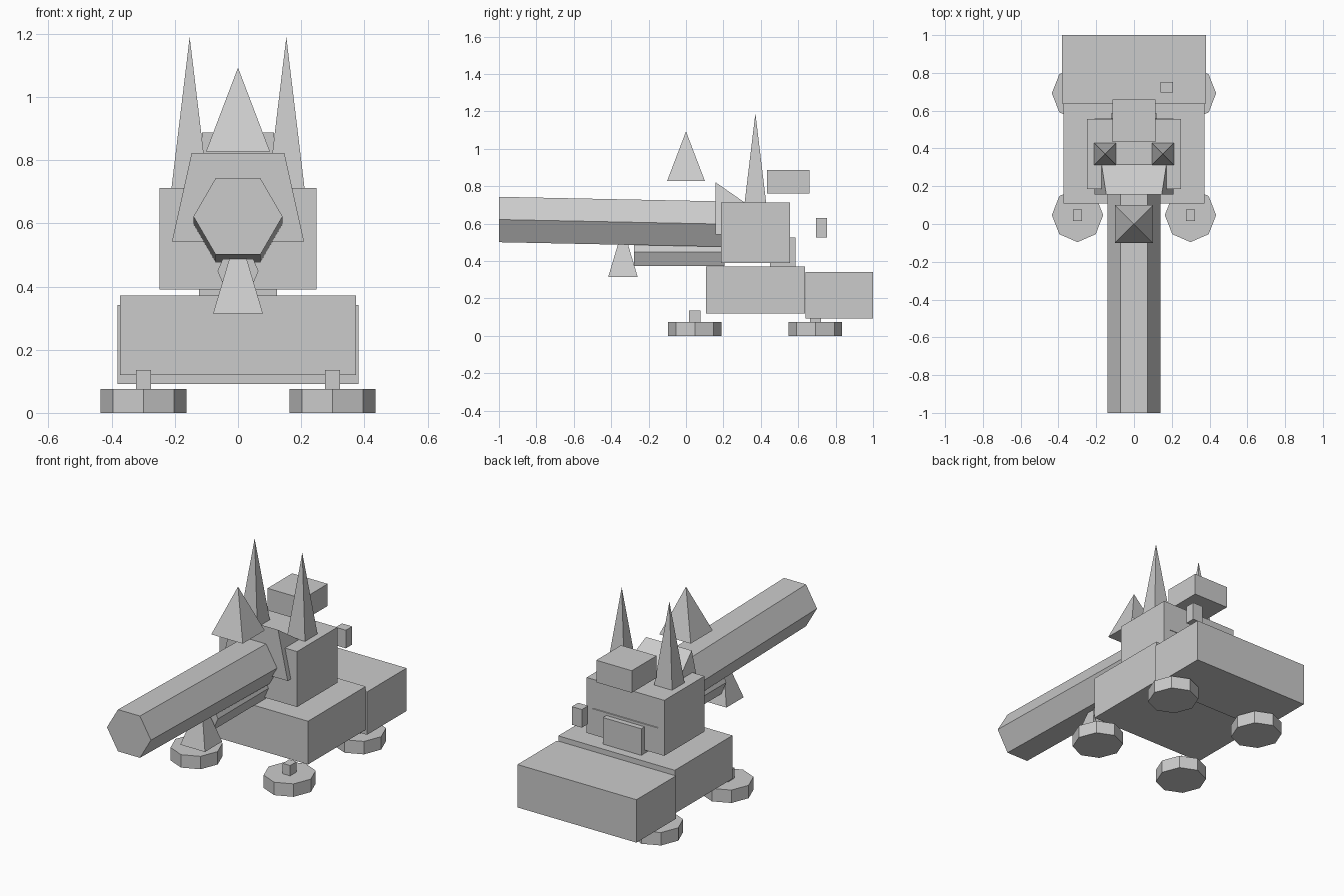
import bpy, math
from mathutils import Matrix

if "Cube" in bpy.data.objects:
    bpy.data.objects.remove(bpy.data.objects["Cube"])

grey = bpy.data.materials.new("plain grey")
grey.diffuse_color = (0.6, 0.6, 0.6, 1)
grey.use_nodes = True
grey.node_tree.nodes["Principled BSDF"].inputs["Base Color"].default_value = grey.diffuse_color


def finish(obj, name):
    obj.name = name
    obj.data.name = name
    obj.data.materials.clear()
    obj.data.materials.append(grey)
    return obj


def box(name, x, y, z):
    """Box from (min, max) ranges on each axis."""
    bpy.ops.mesh.primitive_cube_add(size=1)
    obj = bpy.context.object
    scale = [b - a for a, b in (x, y, z)]
    mid = [(a + b) / 2 for a, b in (x, y, z)]
    obj.data.transform(Matrix.Translation(mid) @ Matrix.Diagonal(scale + [1]))
    return finish(obj, name)


def spike(name, x, y, half, z0, z1):
    """Square pyramid with sides along the axes."""
    bpy.ops.mesh.primitive_cone_add(vertices=4, radius1=half * math.sqrt(2), radius2=0, depth=z1 - z0)
    obj = bpy.context.object
    obj.data.transform(Matrix.Translation((x, y, (z0 + z1) / 2)) @ Matrix.Rotation(math.pi / 4, 4, 'Z'))
    return finish(obj, name)


def hex_bar(name, y0, y1, z0, z1, rx, rz):
    """Hexagonal bar along y, corners to the sides, centre height z0 to z1."""
    ring = [(rx * math.cos(i * math.pi / 3), rz * math.sin(i * math.pi / 3)) for i in range(6)]
    verts = [(x, y, z + h) for y, z in ((y0, z0), (y1, z1)) for x, h in ring]
    faces = [(i, (i + 1) % 6, (i + 1) % 6 + 6, i + 6) for i in range(6)]
    faces += [tuple(range(5, -1, -1)), tuple(range(6, 12))]
    me = bpy.data.meshes.new(name)
    me.from_pydata(verts, [], [f[::-1] for f in faces])
    obj = bpy.data.objects.new(name, me)
    bpy.context.collection.objects.link(obj)
    fix_normals(obj)
    return finish(obj, name)


def fix_normals(obj):
    import bmesh
    bm = bmesh.new()
    bm.from_mesh(obj.data)
    bmesh.ops.recalc_face_normals(bm, faces=bm.faces)
    bm.to_mesh(obj.data)
    bm.free()


# body
box("front_body", (-0.374, 0.374), (0.108, 0.637), (0.12, 0.371))
box("rear_body", (-0.382, 0.382), (0.638, 1.0), (0.092, 0.341))

# head, neck and upper blocks
box("head", (-0.249, 0.249), (0.186, 0.555), (0.39, 0.712))
box("neck", (-0.123, 0.123), (0.45, 0.586), (0.365, 0.525))
box("crown_block", (-0.114, 0.114), (0.433, 0.66), (0.76, 0.888))
box("floating_block", (0.141, 0.206), (0.695, 0.753), (0.525, 0.63))

# sloped face wedge, narrowing to a ridge at the front
wedge = bpy.data.meshes.new("face_wedge")
wedge.from_pydata(
    [(-0.209, 0.157, 0.542), (0.209, 0.157, 0.542), (0.209, 0.558, 0.542),
     (-0.209, 0.558, 0.542), (-0.147, 0.157, 0.822), (0.147, 0.157, 0.822)], [],
    [(0, 3, 2, 1), (0, 1, 5, 4), (2, 3, 4, 5), (1, 2, 5), (3, 0, 4)])
wedge_obj = bpy.data.objects.new("face_wedge", wedge)
bpy.context.collection.objects.link(wedge_obj)
fix_normals(wedge_obj)
finish(wedge_obj, "face_wedge")

# long snout and lower jaw
hex_bar("snout", -1.0, 0.22, 0.622, 0.597, 0.141, 0.14)
hex_bar("lower_jaw", -0.277, 0.207, 0.449, 0.449, 0.065, 0.087)

# spikes
spike("snout_spike", 0, 0, 0.101, 0.828, 1.093)
spike("chin_spike", 0, -0.337, 0.079, 0.314, 0.58)

# mirrored ears and feet
for side, sx in (("left", -1), ("right", 1)):
    spike("ear_" + side, sx * 0.153, 0.371, 0.059, 0.70, 1.19)
    for end, y in (("front", 0.047), ("rear", 0.692)):
        bpy.ops.mesh.primitive_cylinder_add(vertices=8, radius=1, depth=0.075)
        foot = bpy.context.object
        foot.data.transform(Matrix.Translation((sx * 0.299, y, 0.0375)) @ Matrix.Diagonal((0.136, 0.143, 1, 1)))
        finish(foot, f"{end}_foot_{side}")
        box(f"{end}_ankle_{side}", (sx * 0.299 - 0.024, sx * 0.299 + 0.024),
            (y - 0.03, y + 0.03), (0.06, 0.135))
